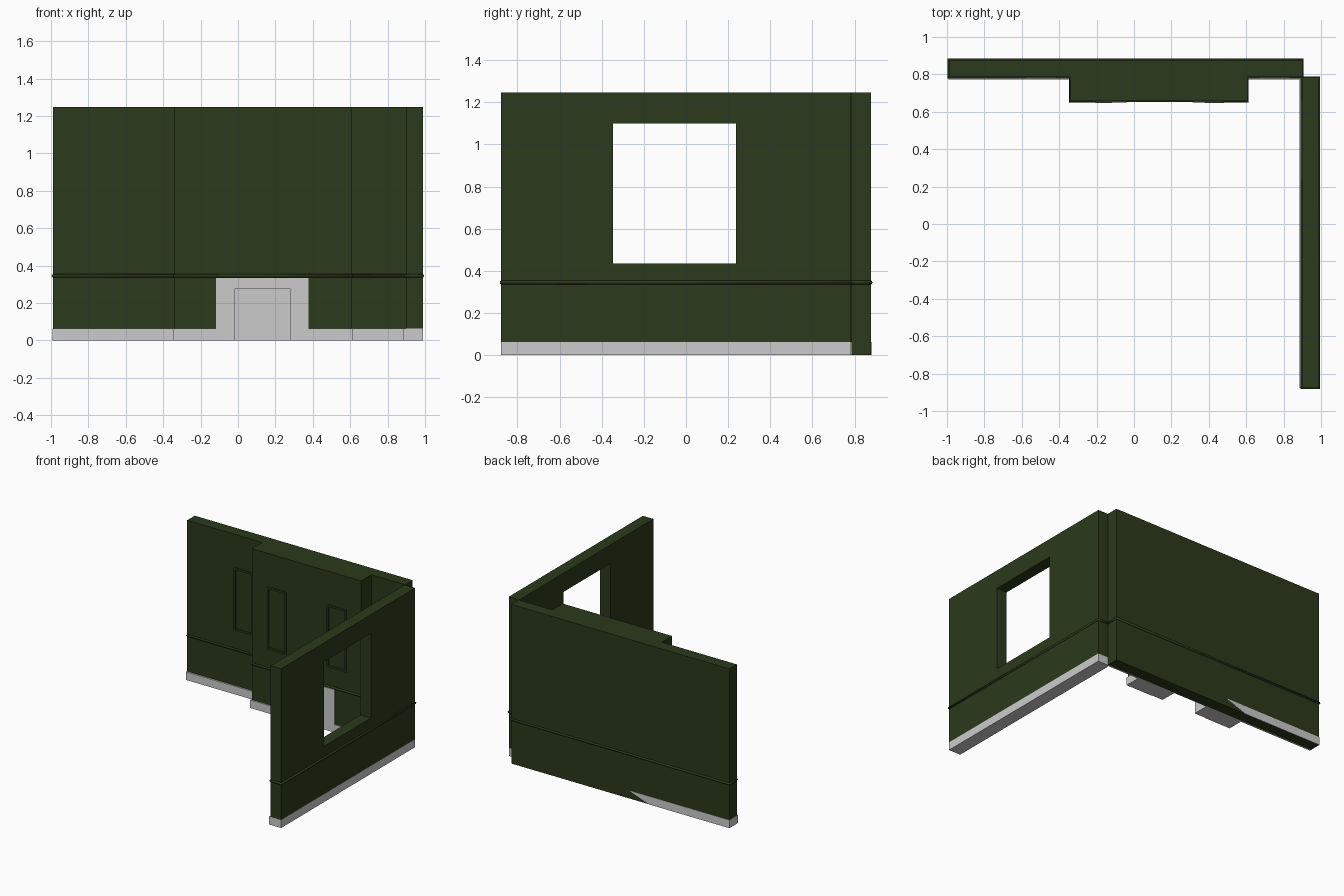
import bpy, bmesh

if "Cube" in bpy.data.objects:
    bpy.data.objects.remove(bpy.data.objects["Cube"])

green = bpy.data.materials.new("dark_green")
green.diffuse_color = (0.024, 0.041, 0.011, 1)
green.use_nodes = True
green.node_tree.nodes["Principled BSDF"].inputs["Base Color"].default_value = green.diffuse_color
H, BASE = 1.247, 0.063      # wall height, baseboard height


def place(u, v, d, axis):
    """2D profile point plus depth along the extrusion axis."""
    return {'X': (d, u, v), 'Y': (u, d, v), 'Z': (u, v, d)}[axis]


def finish(name, bm, mat):
    bmesh.ops.recalc_face_normals(bm, faces=bm.faces)
    me = bpy.data.meshes.new(name)
    bm.to_mesh(me)
    bm.free()
    if mat:
        me.materials.append(mat)
    ob = bpy.data.objects.new(name, me)
    bpy.context.collection.objects.link(ob)
    return ob


def prism(name, pts, axis, a, b, mat=None):
    bm = bmesh.new()
    lo, hi = [[bm.verts.new(place(u, v, d, axis)) for u, v in pts] for d in (a, b)]
    bm.faces.new(lo)
    bm.faces.new(hi)
    for i in range(len(pts)):
        j = (i + 1) % len(pts)
        bm.faces.new((lo[i], lo[j], hi[j], hi[i]))
    return finish(name, bm, mat)


def rect(u0, u1, v0, v1):
    return [(u0, v0), (u1, v0), (u1, v1), (u0, v1)]


def frame(name, outer, inner, axis, a, b, mat=None):
    """Slab with a rectangular hole."""
    bm = bmesh.new()
    oa, ob, ia, ib = [[bm.verts.new(place(u, v, d, axis)) for u, v in rect(*r)]
                      for r, d in ((outer, a), (outer, b), (inner, a), (inner, b))]
    for i in range(4):
        j = (i + 1) % 4
        for p, q in ((oa, ia), (ob, ib), (oa, ob), (ia, ib)):
            bm.faces.new((p[i], p[j], q[j], q[i]))
    return finish(name, bm, mat)


def arch(x0, x1, z0, z1, i0, i1, iz):
    """Upside-down U outline around an opening."""
    return [(x0, z0), (i0, z0), (i0, iz), (i1, iz), (i1, z0), (x1, z0), (x1, z1), (x0, z1)]


def rail(name, pts):
    cu = bpy.data.curves.new(name, 'CURVE')
    cu.dimensions = '3D'
    cu.bevel_depth = 0.009
    cu.bevel_resolution = 2
    sp = cu.splines.new('POLY')
    sp.points.add(len(pts) - 1)
    for p, (x, y) in zip(sp.points, pts):
        p.co = (x, y, 0.345, 1)
    sp.use_cyclic_u = True
    cu.materials.append(green)
    bpy.context.collection.objects.link(bpy.data.objects.new(name, cu))


# Walls
prism("back_wall", rect(-0.99, 0.9, 0.785, 0.878), 'Z', 0, H, green)
frame("window_wall", (-0.877, 0.782, BASE, H), (-0.346, 0.237, 0.436, 1.10),
      'X', 0.897, 0.988, green)

# Chimney breast, fireplace surround and the back of the hearth
prism("chimney_breast", arch(-0.34, 0.607, BASE, H, -0.118, 0.378, 0.335),
      'Y', 0.658, 0.785, green)
prism("fireplace_surround", arch(-0.118, 0.378, 0, 0.335, -0.02, 0.28, 0.275),
      'Y', 0.652, 0.785)
prism("hearth_back", rect(-0.02, 0.28, 0, 0.275), 'Y', 0.780, 0.786)

# Baseboards
prism("baseboard_left", [(-0.992, 0.878), (-0.992, 0.773), (-0.34, 0.773), (-0.34, 0.786),
                         (-0.989, 0.786), (-0.989, 0.878)], 'Z', 0, BASE)
prism("baseboard_right", rect(0.607, 0.897, 0.773, 0.786), 'Z', 0, BASE)
prism("baseboard_breast_left", rect(-0.348, -0.118, 0.648, 0.785), 'Z', 0, BASE)
prism("baseboard_breast_right", rect(0.378, 0.612, 0.648, 0.785), 'Z', 0, BASE)
prism("baseboard_window_wall", rect(0.885, 0.989, -0.878, 0.782), 'Z', 0, BASE)
prism("baseboard_rear", [(-0.12, BASE), (-0.30, 0), (-0.992, 0), (-0.992, BASE)],
      'Y', 0.877, 0.880)

# Rounded chair rails around both walls
rail("rail_back_wall", [(-0.99, 0.878), (-0.99, 0.785), (-0.34, 0.785), (-0.34, 0.658),
                        (0.607, 0.658), (0.607, 0.785), (0.9, 0.785), (0.9, 0.878)])
rail("rail_window_wall", [(0.897, -0.877), (0.988, -0.877), (0.988, 0.782), (0.897, 0.782)])

# Raised panel mouldings
for i, (x, y) in enumerate(((-0.498, 0.785), (-0.122, 0.658), (0.397, 0.658), (0.75, 0.785))):
    frame(f"panel_moulding_{i + 1}", (x - 0.083, x + 0.083, 0.498, 0.987),
          (x - 0.07, x + 0.07, 0.513, 0.972), 'Y', y - 0.008, y + 0.002, green)
